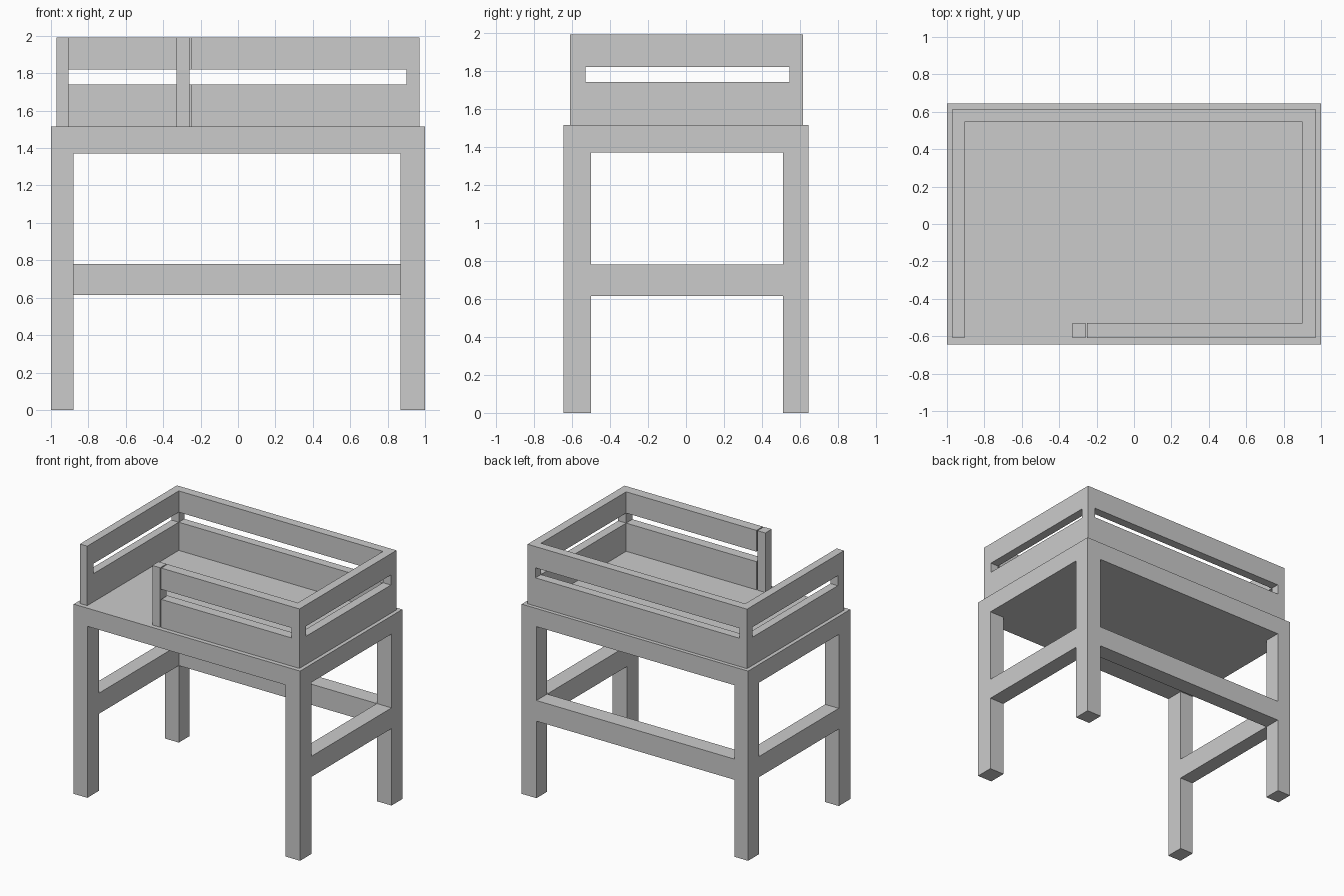
import bpy

if "Cube" in bpy.data.objects:
    bpy.data.objects.remove(bpy.data.objects["Cube"])

# Leg, guard and height limits
LX = [(-1.0, -0.88), (0.87, 1.0)]
LY = [(-0.645, -0.5), (0.51, 0.645)]
RAILS = {"lower": (1.515, 1.74), "upper": (1.82, 1.99)}
SLOT = (1.74, 1.82)
FULL = (1.515, 1.99)


def box(name, x, y, z):
    bpy.ops.mesh.primitive_cube_add(size=1, location=[sum(r) / 2 for r in (x, y, z)])
    ob = bpy.context.object
    ob.name = name
    ob.scale = [r[1] - r[0] for r in (x, y, z)]
    bpy.ops.object.transform_apply(location=False, rotation=False, scale=True)
    return ob


# Platform slab and four legs flush with its corners
box("platform", (-1, 1), (-0.645, 0.645), (1.37, 1.515))
for sx, x in zip(("left", "right"), LX):
    for sy, y in zip(("front", "back"), LY):
        leg = box(f"{sy}_{sx}_leg", x, y, (0, 1.37))

# Stretchers on both sides and the back (front is open)
SZ = (0.615, 0.78)
for side, x in zip(("left", "right"), LX):
    box(f"{side}_stretcher", x, (-0.5, 0.51), SZ)
box("back_stretcher", (-0.88, 0.87), LY[1], SZ)

# Slotted guard: rails above and below a slot, posts at the corners
GL, GR = (-0.97, -0.905), (0.90, 0.97)
GF, GB = (-0.61, -0.53), (0.545, 0.615)
for level, z in RAILS.items():
    box(f"left_{level}_rail", GL, (GF[1], GB[0]), z)
    box(f"right_{level}_rail", GR, (GF[1], GB[0]), z)
    box(f"back_{level}_rail", (GL[1], GR[0]), GB, z)
    box(f"front_{level}_rail", (-0.252, GR[0]), GF, z)
box("front_left_guard_post", GL, GF, FULL)
box("front_right_guard_post", GR, GF, FULL)
box("back_left_guard_post", GL, GB, FULL)
box("back_right_guard_post", GR, GB, FULL)

# Free-standing post beside the front opening
box("entry_post", (-0.33, -0.26), GF, FULL)
